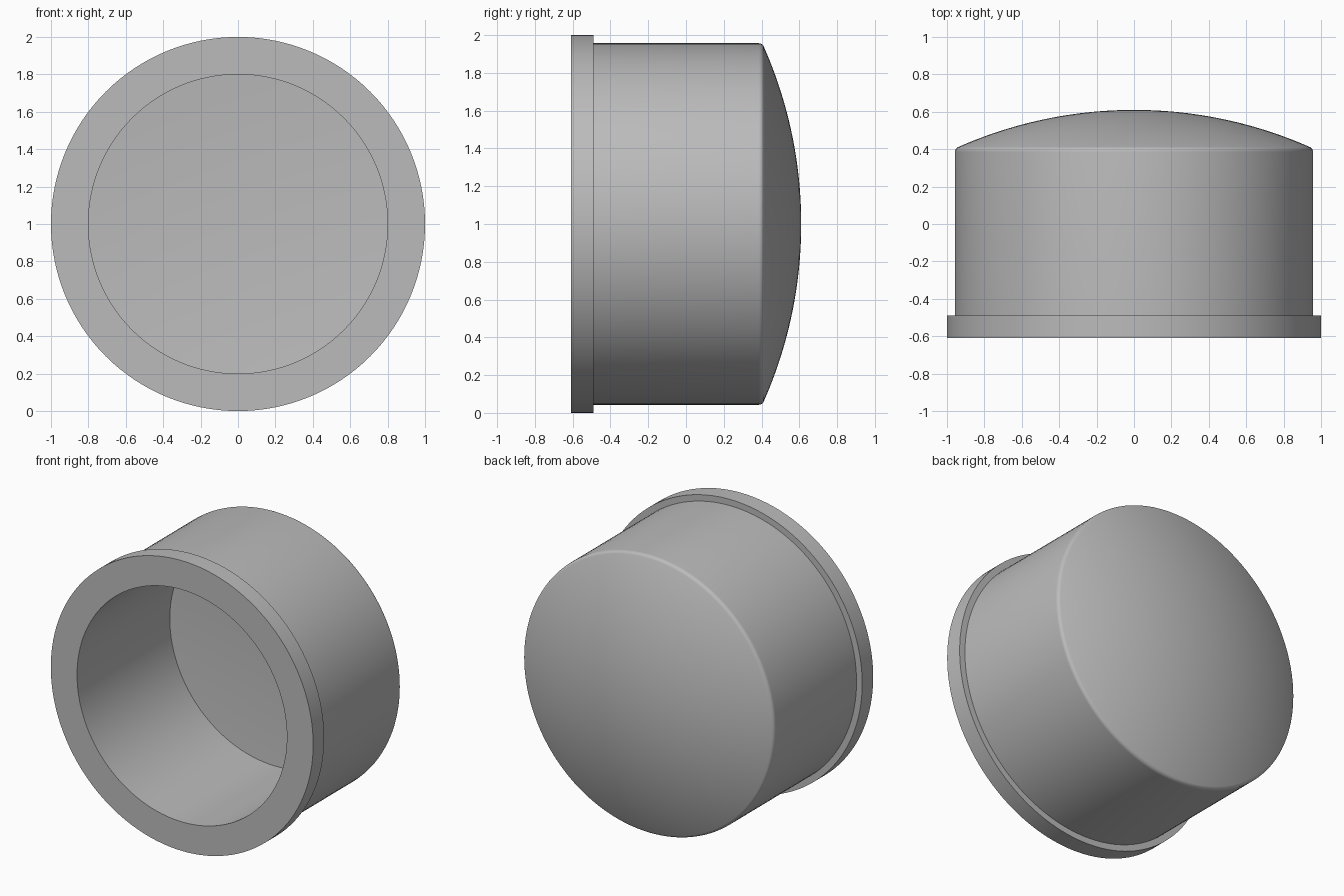
import bpy, bmesh, math

cube = bpy.data.objects.get("Cube")
if cube:
    bpy.data.objects.remove(cube, do_unlink=True)

SEGMENTS = 128

grey = bpy.data.materials.new("light_grey")
grey.use_nodes = True
colour = (0.5, 0.5, 0.5, 1)
grey.diffuse_color = colour
grey.node_tree.nodes["Principled BSDF"].inputs["Base Color"].default_value = colour


def dome(rim_radius, rim_y, peak_y, steps):
    """Arc of a spherical cap from its rim to its peak, as (radius, y)."""
    rise = peak_y - rim_y
    ball = (rim_radius ** 2 + rise ** 2) / (2 * rise)
    sweep = math.asin(rim_radius / ball)
    angles = [sweep * (1 - i / steps) for i in range(steps + 1)]
    return [(ball * math.sin(a), peak_y - ball + ball * math.cos(a)) for a in angles]


def fillet(radius, centre_r, centre_y, end, steps=6):
    """Rounded shoulder turning from straight outward towards the dome."""
    angles = [end * i / steps for i in range(steps)]
    return [(centre_r + radius * math.cos(a), centre_y + radius * math.sin(a)) for a in angles]


# Closed cup profile: cavity floor, cavity wall, flange, body, shoulder, dome
floor = dome(0.8, 0.4, 0.43, 12)[::-1]
wall_and_flange = [(0.8, -0.61), (1, -0.61), (1, -0.49), (0.957, -0.49)]
shoulder = fillet(0.03, 0.927, 0.385, math.radians(66))
crown = dome(0.939, 0.412, 0.61, 24)
profile = floor + wall_and_flange + shoulder + crown

# Spin the profile around the front-to-back axis
bm = bmesh.new()
verts = [bm.verts.new((r, y, 1)) for r, y in profile]
edges = [bm.edges.new(pair) for pair in zip(verts, verts[1:])]
bmesh.ops.spin(bm, geom=verts + edges, cent=(0, 0, 1), axis=(0, 1, 0),
               angle=math.tau, steps=SEGMENTS, use_merge=True)
bmesh.ops.remove_doubles(bm, verts=bm.verts, dist=0.0005)
bmesh.ops.recalc_face_normals(bm, faces=bm.faces)

mesh = bpy.data.meshes.new("domed_cap")
bm.to_mesh(mesh)
bm.free()
mesh.materials.append(grey)
cap = bpy.data.objects.new("domed_cap", mesh)
bpy.context.collection.objects.link(cap)

# Smooth curves, crisp rims
bpy.ops.object.select_all(action="DESELECT")
cap.select_set(True)
bpy.context.view_layer.objects.active = cap
bpy.ops.object.shade_smooth_by_angle(angle=math.radians(30))
